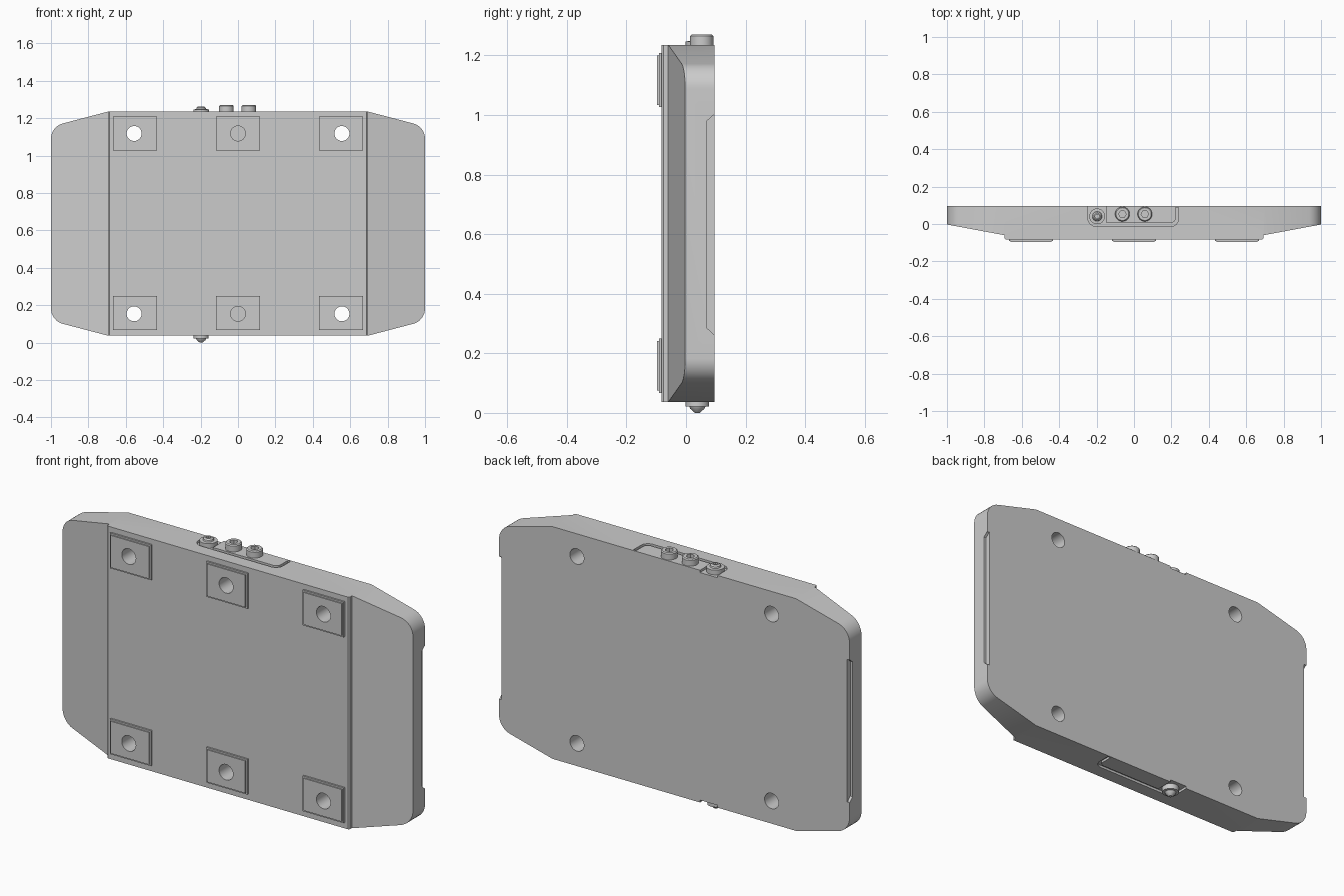
import bpy, bmesh
from math import sin, cos, pi, radians, tan
from mathutils import Vector

if "Cube" in bpy.data.objects:
    bpy.data.objects.remove(bpy.data.objects["Cube"])

MID_Z = 0.636            # height of the body's mirror plane
TOP, BOTTOM = 1.235, 0.037
BACK, FRONT = 0.096, -0.082


def finish(name, bm):
    bmesh.ops.recalc_face_normals(bm, faces=bm.faces[:])
    me = bpy.data.meshes.new(name)
    bm.to_mesh(me)
    bm.free()
    ob = bpy.data.objects.new(name, me)
    bpy.context.collection.objects.link(ob)
    return ob


def prism(name, pts, axis, a, b):
    """Extrude a 2D outline along an axis from a to b."""
    place = {'x': lambda p, h: (h, p[0], p[1]),
             'y': lambda p, h: (p[0], h, p[1]),
             'z': lambda p, h: (p[0], p[1], h)}[axis]
    bm = bmesh.new()
    lo = [bm.verts.new(place(p, a)) for p in pts]
    hi = [bm.verts.new(place(p, b)) for p in pts]
    bm.faces.new(lo)
    bm.faces.new(hi)
    n = len(pts)
    for i in range(n):
        bm.faces.new((lo[i], lo[(i + 1) % n], hi[(i + 1) % n], hi[i]))
    return finish(name, bm)


def fillet(pts, steps=8):
    """Round the corners of an outline given as (x, y, radius)."""
    out = []
    for i, (x, y, r) in enumerate(pts):
        p = Vector((x, y))
        if r == 0:
            out.append((x, y))
            continue
        u = (Vector(pts[i - 1][:2]) - p).normalized()
        v = (Vector(pts[(i + 1) % len(pts)][:2]) - p).normalized()
        half = u.angle(v) / 2
        c = p + (u + v).normalized() * r / sin(half)
        s = p + u * r / tan(half) - c
        e = p + v * r / tan(half) - c
        for k in range(steps + 1):
            d = s.lerp(e, k / steps).normalized() * r
            out.append(tuple(c + d))
    return out


def circle(x, y, r, n=32):
    return [(x + r * cos(2 * pi * i / n), y + r * sin(2 * pi * i / n)) for i in range(n)]


def boolean(ob, cutter, op='DIFFERENCE', keep=False):
    m = ob.modifiers.new("cut", 'BOOLEAN')
    m.operation, m.object, m.solver = op, cutter, 'EXACT'
    bpy.context.view_layer.objects.active = ob
    bpy.ops.object.modifier_apply(modifier=m.name)
    if not keep:
        bpy.data.objects.remove(cutter)


def smooth(ob):
    for p in ob.data.polygons:
        p.use_smooth = True
    ob.data.set_sharp_from_angle(angle=radians(28))


def lathe(name, x, y, profile, n=32):
    """Stack of rings (radius, z) with capped ends."""
    bm = bmesh.new()
    rings = [[bm.verts.new((px, py, z)) for px, py in circle(x, y, r, n)] for r, z in profile]
    bm.faces.new(rings[0])
    bm.faces.new(rings[-1])
    for a, b in zip(rings, rings[1:]):
        for i in range(n):
            j = (i + 1) % n
            bm.faces.new((a[i], a[j], b[j], b[i]))
    return finish(name, bm)


# Body: front outline intersected with the tapered top profile
corner = 0.085
outline = fillet([(0.695, TOP, 0), (1, 1.155, corner), (1, 0.117, corner), (0.695, BOTTOM, 0),
                  (-0.695, BOTTOM, 0), (-1, 0.117, corner), (-1, 1.155, corner), (-0.695, TOP, 0)])
body = prism("body", outline, 'y', -0.2, BACK)
half = [(1.1, 0.2), (1.1, 0.016), (0.692, -0.06), (0.692, FRONT + 0.006), (0.686, FRONT)]
profile = half + [(-x, y) for x, y in reversed(half)]
boolean(body, prism("taper", profile, 'z', -0.1, 1.4), 'INTERSECT')

# Shallow recess along each side's back edge
slot = [(0.07, 0.285), (0.093, 0.264), (0.2, 0.264), (0.2, 1.0), (0.093, 1.0), (0.07, 0.98)]
for s in (-1, 1):
    boolean(body, prism("side_cut", slot, 'x', s * 0.987, s * 1.1))

# Fitting pocket with an L-shaped groove, on the top and bottom edges
pocket = fillet([(-0.247, 0.2, 0), (-0.247, -0.013, 0.045), (0.238, -0.013, 0.04),
                 (0.238, 0.088, 0), (0.222, 0.088, 0), (0.222, 0.006, 0.025),
                 (-0.147, 0.006, 0), (-0.147, 0.2, 0)])
for s in (-1, 1):
    boolean(body, prism("groove_cut", pocket, 'z', MID_Z + s * 0.587, MID_Z + s * 0.7))

# Mounting pads with stepped rims; outer holes go right through
for row, z in (("lower", 0.158), ("upper", 1.117)):
    for col, x in (("left", -0.55), ("centre", 0.0), ("right", 0.55)):
        hx = x * 1.01
        pz = 0.158 if row == "lower" else 1.117
        hz = 0.154 if row == "lower" else 1.118
        depth = 0.03 if col == "centre" else 0.3
        hole = prism("hole_cut", circle(hx, hz, 0.04), 'y', -0.3, depth)
        w, h = 0.117, 0.091
        rect = lambda d: [(x - w + d, pz - h + d), (x + w - d, pz - h + d),
                          (x + w - d, pz + h - d), (x - w + d, pz + h - d)]
        boolean(body, hole, keep=True)
        pad = prism(f"mounting_pad_{row}_{col}", rect(0), 'y', -0.091, FRONT + 0.004)
        face = prism(f"pad_face_{row}_{col}", rect(0.008), 'y', -0.097, -0.088)
        boolean(pad, face, 'UNION')
        boolean(pad, hole)
        smooth(pad)
smooth(body)

# Cap screws with hex sockets
for side, x in (("left", -0.062), ("right", 0.058)):
    screw = lathe(f"cap_screw_{side}", x, 0.053,
                  [(0.039, 1.21), (0.039, 1.265), (0.034, 1.27)])
    boolean(screw, prism("socket_cut", circle(x, 0.053, 0.02, 6), 'z', 1.245, 1.3))
    smooth(screw)

# Flanged fittings in the pockets: a low one on top, a pointed one below
top_fit = lathe("top_fitting", -0.197, 0.041,
                [(0.042, 1.215), (0.042, 1.247), (0.026, 1.248), (0.024, 1.256), (0.017, 1.262)])
boolean(top_fit, prism("socket_cut", circle(-0.197, 0.041, 0.012, 6), 'z', 1.25, 1.3))
smooth(top_fit)
low_fit = lathe("bottom_fitting", -0.197, 0.038,
                [(0.04, 0.055), (0.04, 0.022), (0.027, 0.021), (0.024, 0.014), (0.008, 0.0)])
smooth(low_fit)
